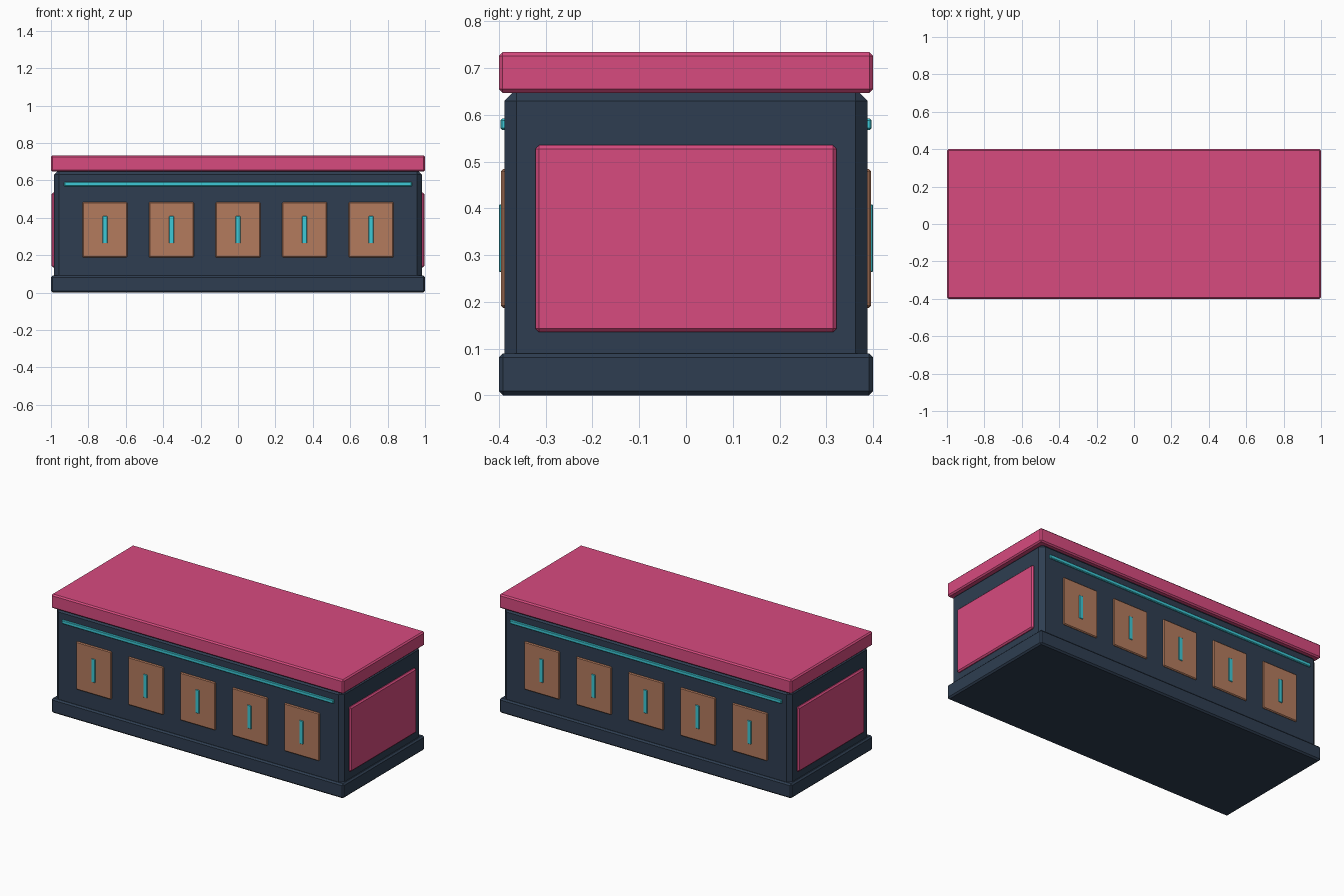
import bpy

if "Cube" in bpy.data.objects:
    bpy.data.objects.remove(bpy.data.objects["Cube"])


def material(name, rgb):
    m = bpy.data.materials.new(name)
    # sRGB to linear
    m.diffuse_color = [(c / 255) ** 2.2 for c in rgb] + [1]
    m.use_nodes = True
    m.node_tree.nodes["Principled BSDF"].inputs["Base Color"].default_value = m.diffuse_color
    return m


navy = material("navy", (50, 64, 82))
pink = material("pink", (214, 76, 126))
tan = material("tan", (178, 122, 94))
teal = material("teal", (64, 200, 214))


def box(name, lo, hi, mat, bevel):
    """Chamfered box between two opposite corners."""
    bpy.ops.mesh.primitive_cube_add(
        size=1, location=[(a + b) / 2 for a, b in zip(lo, hi)])
    ob = bpy.context.object
    ob.name = name
    ob.scale = [b - a for a, b in zip(lo, hi)]
    bpy.ops.object.transform_apply(location=False, rotation=False, scale=True)
    ob.data.materials.append(mat)
    mod = ob.modifiers.new("chamfer", 'BEVEL')
    mod.width = bevel
    mod.segments = 1
    return ob


# Main counter: plinth, body and top slab
box("plinth", (-1, -0.4, 0), (1, 0.4, 0.09), navy, 0.009)
box("body", (-0.984, -0.388, 0.03), (0.984, 0.388, 0.656), navy, 0.026)
box("countertop", (-1, -0.4, 0.647), (1, 0.4, 0.734), pink, 0.008)

# Panels on both ends
for side, s in (("left", -1), ("right", 1)):
    x = sorted((s * 0.97, s * 0.997))
    box(side + "_end_panel", (x[0], -0.322, 0.135), (x[1], 0.322, 0.535), pink, 0.008)

# Trim strip, doors and handles on front and back
for side, s in (("front", -1), ("back", 1)):
    def slab(name, cx, w, depth, z0, z1, mat, bevel):
        y = sorted((s * 0.375, s * depth))
        box(f"{side}_{name}", (cx - w / 2, y[0], z0), (cx + w / 2, y[1], z1), mat, bevel)

    slab("trim_strip", 0, 1.86, 0.397, 0.568, 0.592, teal, 0.004)
    for i in range(5):
        cx = (i - 2) * 0.356
        slab(f"door_{i + 1}", cx, 0.24, 0.396, 0.187, 0.484, tan, 0.005)
        slab(f"handle_{i + 1}", cx, 0.026, 0.4, 0.264, 0.408, teal, 0.002)
